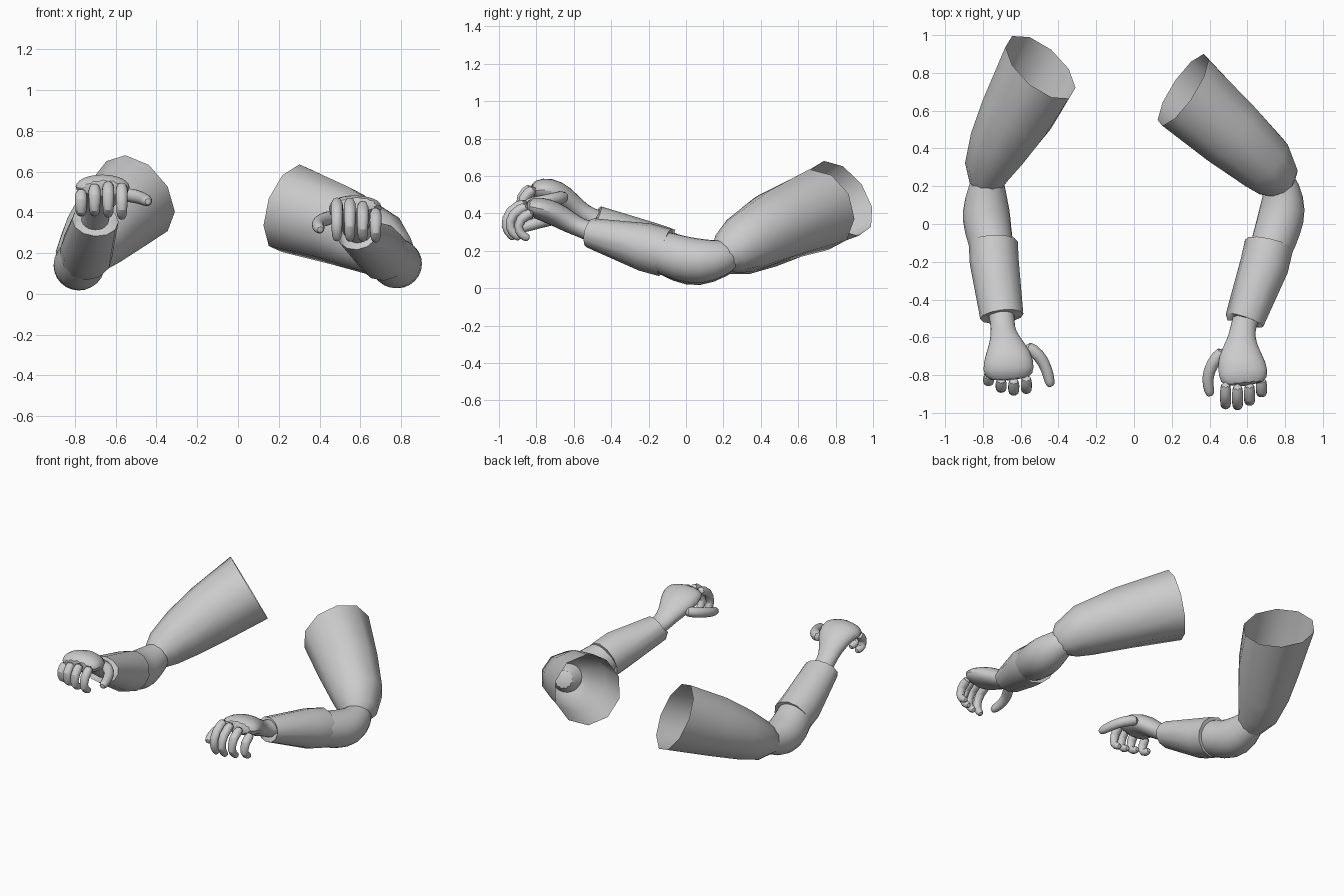
import bpy, bmesh, math
from mathutils import Vector

default_cube = bpy.data.objects.get("Cube")
if default_cube:
    bpy.data.objects.remove(default_cube)

grey = bpy.data.materials.new("plain grey")
grey.use_nodes = True
grey.diffuse_color = (.6, .6, .6, 1)
shader = next(n for n in grey.node_tree.nodes if n.type == 'BSDF_PRINCIPLED')
shader.inputs["Base Color"].default_value = grey.diffuse_color


def loft(name, sections, sides=12, first_normal=None, closed=False, smooth_level=0):
    """Skin a tube through sections of (x, y, z, half width, optional half height)."""
    bm = bmesh.new()
    centres = [Vector(s[:3]) for s in sections]
    last = len(centres) - 1
    rings = []
    for i, section in enumerate(sections):
        normal = centres[min(i + 1, last)] - centres[max(i - 1, 0)]
        if i == 0 and first_normal:
            normal = Vector(first_normal)
        normal.normalize()
        across = Vector((1, 0, 0))
        across = (across - normal * across.dot(normal)).normalized()
        upward = across.cross(normal)
        width, height = section[3], section[-1]
        ring = []
        for k in range(sides):
            angle = math.tau * k / sides
            offset = across * math.cos(angle) * width + upward * math.sin(angle) * height
            ring.append(bm.verts.new(centres[i] + offset))
        rings.append(ring)
    for a, b in zip(rings, rings[1:]):
        for k in range(sides):
            n = (k + 1) % sides
            bm.faces.new((a[k], a[n], b[n], b[k]))
    if closed:
        bm.faces.new(rings[0])
        bm.faces.new(rings[-1])
    bmesh.ops.recalc_face_normals(bm, faces=bm.faces)
    mesh = bpy.data.meshes.new(name)
    bm.to_mesh(mesh)
    bm.free()
    mesh.materials.append(grey)
    obj = bpy.data.objects.new(name, mesh)
    bpy.context.collection.objects.link(obj)
    bpy.ops.object.select_all(action='DESELECT')
    obj.select_set(True)
    bpy.context.view_layer.objects.active = obj
    bpy.ops.object.shade_smooth_by_angle(angle=math.radians(50))
    if smooth_level:
        modifier = obj.modifiers.new("rounding", 'SUBSURF')
        modifier.levels = modifier.render_levels = smooth_level
    return obj


def digit(name, points, radius):
    """Rounded finger or thumb, tapering to a blunt tip."""
    sections = []
    for i, p in enumerate(points):
        sections.append((*p, radius * (1 - i * .08)))
    tip = Vector(points[-1])
    direction = (tip - Vector(points[-2])).normalized()
    sections.append((*(tip + direction * radius * .6), radius * .45))
    loft(name, sections, sides=8, closed=True, smooth_level=1)


def fingers(side, index_base, pinky_base, pitches, size):
    """Four curling fingers fanned between the index and pinky knuckles."""
    names = ("index", "middle", "ring", "pinky")
    reach = (1, 1.02, .95, .8)
    start, end = Vector(index_base), Vector(pinky_base)
    for i, finger in enumerate(names):
        t = i / 3
        point = start.lerp(end, t)
        bump = math.sin(math.pi * t) * .02
        point += Vector((0, -bump, bump))
        points = [point.copy()]
        for pitch, length in zip(pitches, (.11, .09, .06)):
            angle = math.radians(pitch * (1 + t * .2))
            step = Vector((0, -math.cos(angle), -math.sin(angle)))
            point = point + step * length * size * reach[i]
            points.append(point)
        digit(f"{side}_{finger}_finger", points, .035)


def guard(side, sections):
    """Forearm guard with a lip turned inward at both ends."""
    def lip(section):
        return (*section[:3], *(r * .86 for r in section[3:]))
    loft(f"{side}_forearm_guard", [lip(sections[0]), *sections, lip(sections[-1])])


# Left arm, more open hand
loft("left_sleeve", [
    (.26, .71, .42, .225), (.5, .49, .335, .198), (.69, .325, .245, .165),
    (.755, .235, .19, .125), (.77, .19, .16, .08)],
    sides=10, first_normal=(.8, -.53, -.28))
loft("left_arm_and_palm", [
    (.75, .28, .2, .07), (.785, .2, .16, .1), (.79, .08, .14, .13),
    (.765, -.02, .155, .128), (.72, -.15, .2, .118), (.66, -.3, .25, .09),
    (.59, -.5, .3, .07, .06), (.575, -.56, .32, .07, .05), (.57, -.62, .35, .08, .06),
    (.56, -.7, .4, .125, .068), (.58, -.79, .43, .14, .065), (.585, -.86, .44, .12, .04)],
    closed=True, smooth_level=1)
guard("left", [(.715, -.11, .19, .13), (.69, -.22, .22, .13), (.585, -.51, .295, .105, .08)])
fingers("left", (.485, -.83, .46), (.675, -.81, .41), (20, 72, 125), 1.05)
digit("left_thumb", [(.48, -.66, .38), (.41, -.74, .365), (.385, -.82, .34), (.4, -.89, .32)], .04)

# Right arm, tighter hand
loft("right_sleeve", [
    (-.495, .83, .48, .228), (-.62, .58, .36, .2), (-.71, .42, .265, .168),
    (-.77, .29, .19, .13), (-.785, .2, .15, .085)],
    sides=10, first_normal=(-.58, -.66, -.47))
loft("right_arm_and_palm", [
    (-.76, .3, .2, .07), (-.78, .2, .155, .1), (-.785, .07, .13, .135),
    (-.775, -.03, .15, .13), (-.745, -.15, .21, .118), (-.725, -.3, .28, .09),
    (-.7, -.48, .36, .07, .06), (-.695, -.55, .4, .065, .05), (-.685, -.61, .45, .08, .06),
    (-.665, -.69, .515, .13, .07), (-.665, -.77, .53, .145, .068), (-.66, -.83, .515, .12, .045)],
    closed=True, smooth_level=1)
guard("right", [(-.745, -.1, .19, .13), (-.74, -.2, .225, .13), (-.7, -.49, .36, .115, .085)])
fingers("right", (-.57, -.8, .54), (-.77, -.79, .51), (35, 88, 150), .85)
digit("right_thumb", [(-.58, -.64, .49), (-.5, -.69, .48), (-.46, -.77, .465), (-.445, -.84, .455)], .04)
